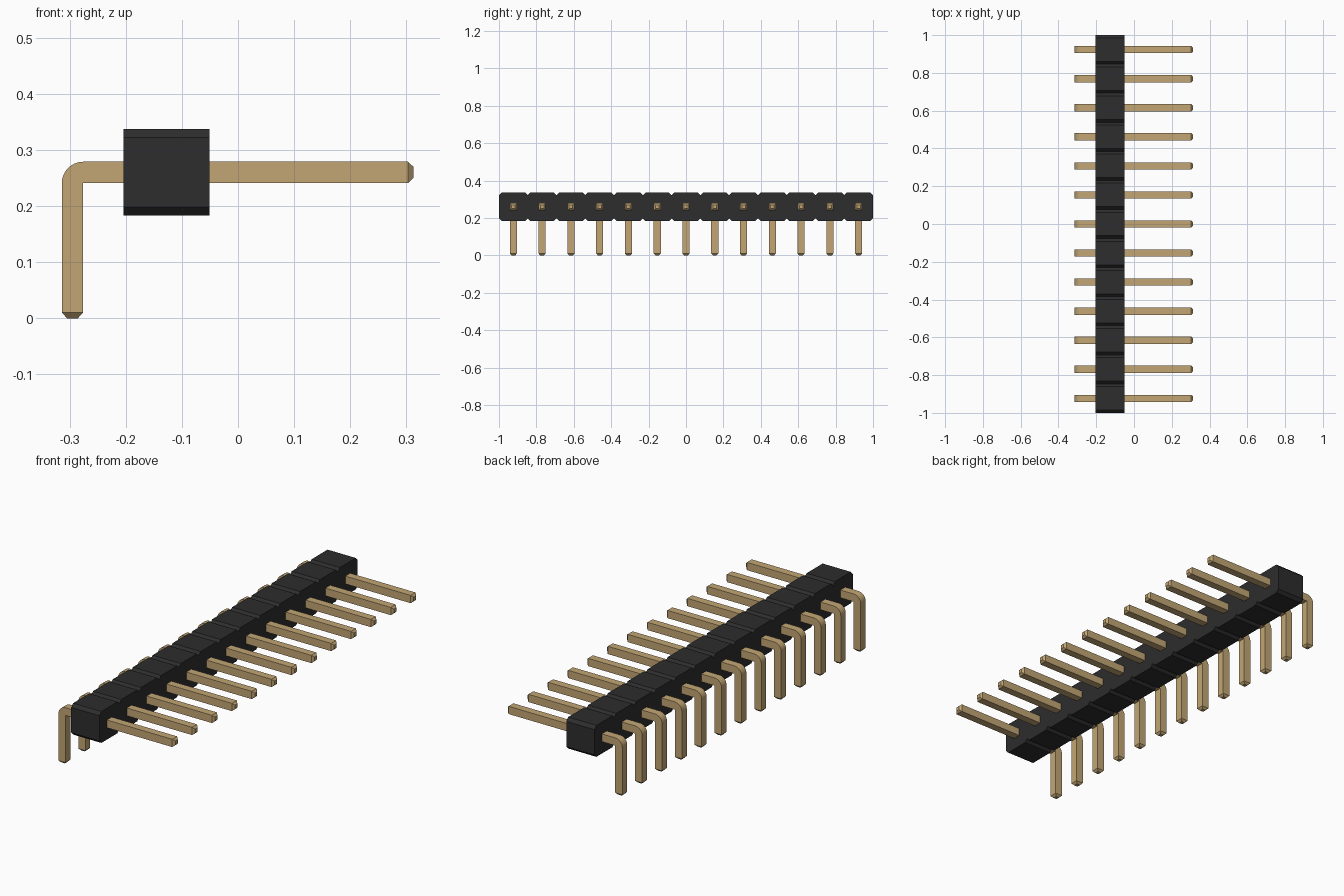
import bpy, bmesh, math

cube = bpy.data.objects.get("Cube")
if cube:
    bpy.data.objects.remove(cube, do_unlink=True)

COUNT = 13
PITCH = 2.0 / COUNT
BODY_X = (-0.204, -0.051)
BODY_Z = (0.183, 0.337)
CHAMFER = 0.015
HALF = 0.019                          # half the pin thickness
LEG_X, PIN_Z = -0.295, 0.260          # pin centre lines
PIN_END, TIP, TIP_HALF = 0.313, 0.010, 0.0095


def material(name, rgb, rough):
    m = bpy.data.materials.new(name)
    m.use_nodes = True
    m.diffuse_color = (*rgb, 1)
    bsdf = m.node_tree.nodes["Principled BSDF"]
    bsdf.inputs["Base Color"].default_value = (*rgb, 1)
    bsdf.inputs["Roughness"].default_value = rough
    return m


def finish(bm, name, mat):
    bmesh.ops.recalc_face_normals(bm, faces=bm.faces)
    mesh = bpy.data.meshes.new(name)
    bm.to_mesh(mesh)
    bm.free()
    mesh.materials.append(mat)
    obj = bpy.data.objects.new(name, mesh)
    bpy.context.collection.objects.link(obj)
    return obj


black = material("black plastic", (0.026, 0.026, 0.026), 0.6)
gold = material("gold metal", (0.54, 0.38, 0.175), 0.5)

# Housing: a row of chamfered cells drawn as one outline, extruded along x
z0, z1 = BODY_Z
top = [(-1, z1 - CHAMFER)]
for i in range(COUNT):
    y = -1 + i * PITCH
    top += [(y + CHAMFER, z1), (y + PITCH - CHAMFER, z1), (y + PITCH, z1 - CHAMFER)]
bottom = [(y, z0 + z1 - z) for y, z in reversed(top)]
bm = bmesh.new()
face = bm.faces.new([bm.verts.new((BODY_X[0], y, z)) for y, z in top + bottom])
new = bmesh.ops.extrude_face_region(bm, geom=[face])["geom"]
bmesh.ops.translate(bm, vec=(BODY_X[1] - BODY_X[0], 0, 0),
                    verts=[v for v in new if isinstance(v, bmesh.types.BMVert)])
finish(bm, "housing", black)

# Pin: square sections (inner x,z / outer x,z / half width) from foot to tip
inner = (LEG_X + HALF, PIN_Z - HALF)
sections = [((LEG_X + TIP_HALF, 0), (LEG_X - TIP_HALF, 0), TIP_HALF),
            ((LEG_X + HALF, TIP), (LEG_X - HALF, TIP), HALF)]
for i in range(9):                    # rounded outside of the bend
    a = math.pi - i * math.pi / 16
    sections.append((inner, (inner[0] + 2 * HALF * math.cos(a),
                             inner[1] + 2 * HALF * math.sin(a)), HALF))
sections += [((PIN_END - TIP, PIN_Z - HALF), (PIN_END - TIP, PIN_Z + HALF), HALF),
             ((PIN_END, PIN_Z - TIP_HALF), (PIN_END, PIN_Z + TIP_HALF), TIP_HALF)]
bm = bmesh.new()
rings = [[bm.verts.new((p[0], y, p[1]))
          for p, y in ((a, -w), (a, w), (b, w), (b, -w))] for a, b, w in sections]
for r, s in zip(rings, rings[1:]):
    for k in range(4):
        n = (k + 1) % 4
        bm.faces.new((r[k], r[n], s[n], s[k]))
bm.faces.new(rings[0])
bm.faces.new(rings[-1])
bmesh.ops.remove_doubles(bm, verts=bm.verts, dist=1e-5)
pin = finish(bm, "pin_01", gold)

# Smooth the bend only
for o in bpy.context.selected_objects:
    o.select_set(False)
pin.select_set(True)
bpy.context.view_layer.objects.active = pin
bpy.ops.object.shade_smooth_by_angle(angle=math.radians(30))

# Repeat the pin, one per cell
for i in range(COUNT):
    o = pin if i == 0 else pin.copy()
    if i:
        o.name = f"pin_{i + 1:02d}"
        bpy.context.collection.objects.link(o)
    o.location.y = -1 + (i + 0.5) * PITCH
